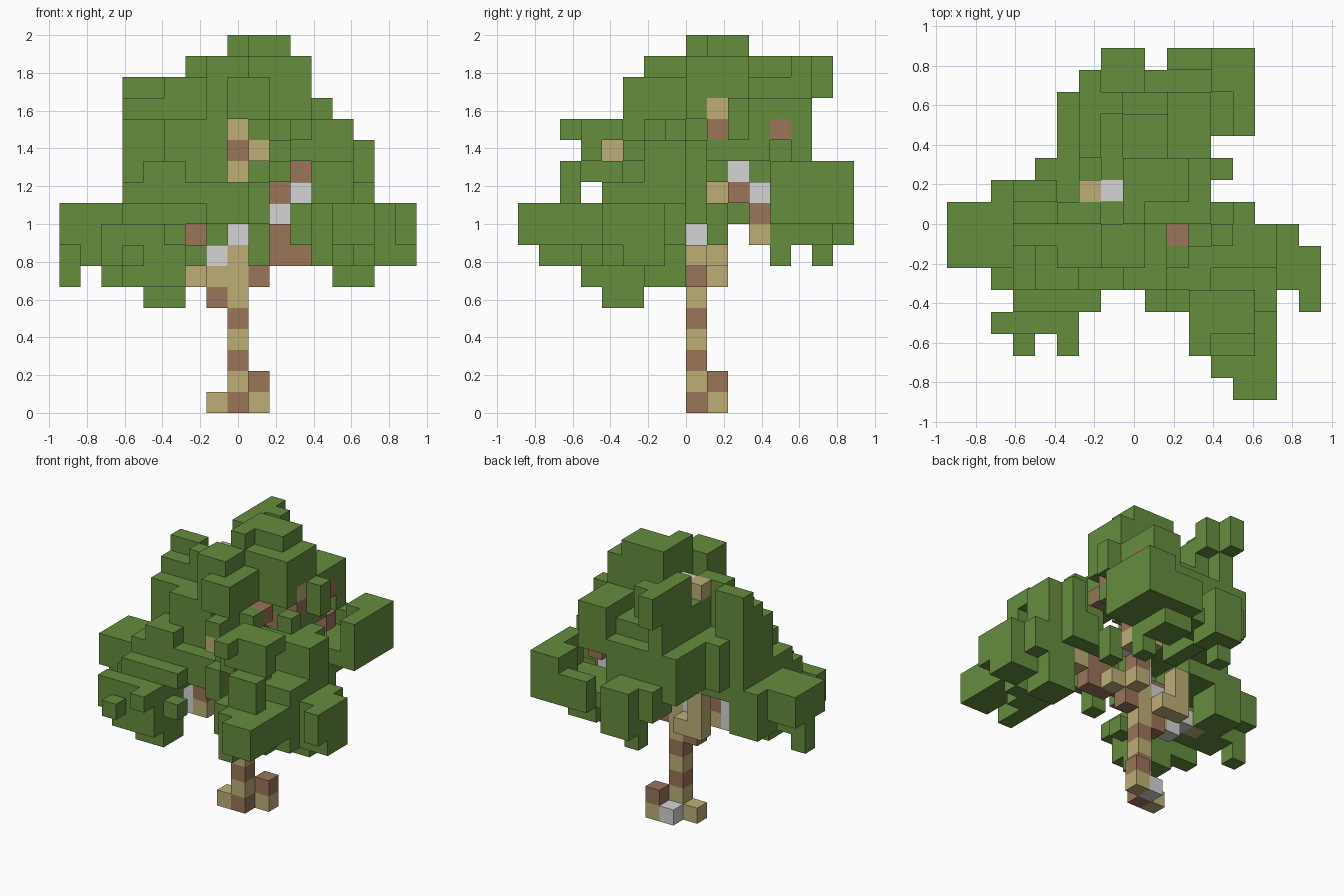
import bpy
import bmesh
from mathutils import Vector

if "Cube" in bpy.data.objects:
    bpy.data.objects.remove(bpy.data.objects["Cube"], do_unlink=True)

UNIT = 2 / 18  # size of one block


def make_material(name, rgb):
    mat = bpy.data.materials.new(name)
    mat.use_nodes = True
    mat.diffuse_color = (*rgb, 1)
    mat.node_tree.nodes["Principled BSDF"].inputs["Base Color"].default_value = (*rgb, 1)
    return mat


COLOURS = ["green", "tan", "brown", "grey"]
MATERIALS = [
    make_material("leaf_green", (.13, .266, .048)),
    make_material("bark_tan", (.51, .425, .186)),
    make_material("bark_brown", (.325, .177, .098)),
    make_material("bark_grey", (.66, .66, .66)),
]

cells = {}   # block position -> (part name, colour)
sights = []  # wood blocks left open to one direction
TOWARD = {"front": Vector((0, -1, 0)), "side": Vector((1, 0, 0)), "top": Vector((0, 0, 1))}


def wood(part, *blocks):
    """Single wood blocks: x, y, z, colour and an optional open direction."""
    for x, y, z, colour, *opening in blocks:
        cells[x, y, z] = (part, colour)
        sights.extend(((x, y, z), way) for way in opening)


def leaves(part, *boxes):
    """Boxes of leaf blocks, given by inclusive ranges along x, y and z."""
    for x0, x1, y0, y1, z0, z1 in boxes:
        for x in range(x0, x1 + 1):
            for y in range(y0, y1 + 1):
                for z in range(z0, z1 + 1):
                    cells.setdefault((x, y, z), (part, "green"))


# Trunk of alternating blocks, and its roots
for level in range(11):
    wood("trunk", (0, 0, level, "tan" if level % 2 or level == 6 else "brown"))
wood("roots",
     (-1, 0, 0, "tan"), (1, 1, 0, "tan"), (1, 1, 1, "brown"), (0, 1, 0, "grey"))

# Branches
wood("left_branch",
     (1, 0, 6, "brown"), (1, 0, 7, "tan"), (2, -1, 7, "brown", "front"),
     (3, -1, 7, "brown", "front"), (2, -1, 8, "brown", "front"),
     (2, 0, 7, "tan"), (3, -1, 8, "brown"), (4, -1, 8, "tan"))
wood("right_branch",
     (-1, 0, 5, "brown"), (-1, 0, 6, "tan"), (-2, 1, 6, "tan"), (-1, 1, 6, "tan"),
     (-1, 0, 7, "grey", "front"), (-2, -1, 8, "brown", "front"),
     (-2, -1, 6, "tan"), (-2, -1, 7, "brown"), (-2, 1, 7, "tan"), (-2, 1, 8, "tan"),
     (-3, -1, 6, "grey"), (-3, -1, 7, "grey"), (-4, -1, 7, "grey"), (-5, -1, 7, "tan"))
wood("back_branch",
     (1, 1, 7, "tan"), (1, 1, 8, "brown"), (2, 1, 9, "grey", "front"),
     (1, 1, 10, "tan", "side"), (2, 2, 10, "brown", "front"),
     (2, 2, 11, "grey", "side"), (3, 3, 10, "grey", "front", "side"),
     (3, 4, 11, "brown", "front"), (3, 3, 9, "brown", "side"), (3, 3, 8, "tan", "side"))
wood("upper_branch",
     (0, 0, 8, "grey", "front", "side"), (0, 1, 10, "tan"), (0, 1, 11, "tan", "front"),
     (0, 1, 12, "brown", "front"), (1, 1, 12, "tan"), (0, 1, 13, "tan", "front"),
     (2, 1, 12, "brown"), (3, 1, 13, "brown", "side"), (3, 1, 14, "tan", "side"),
     (3, 4, 13, "brown", "side"), (-2, 1, 15, "tan", "top"),
     (-1, 1, 15, "grey", "top"), (2, -1, 13, "brown", "top"),
     (1, -4, 12, "tan", "front", "side"))

# Top of the crown
leaves("crown_leaves",
       (0, 2, 1, 2, 17, 17), (0, 0, 0, 0, 17, 17), (1, 3, 0, 2, 14, 16),
       (0, 0, 0, 2, 15, 16), (-1, 0, -2, -1, 14, 16), (0, 1, -3, -2, 13, 15),
       (-2, -1, 0, 1, 14, 14), (-2, -2, 0, 0, 15, 15), (4, 4, 2, 2, 13, 14),
       (1, 1, -1, -1, 14, 15), (2, 2, -2, -2, 13, 13), (4, 4, -1, -1, 13, 13))

# Arm of leaves reaching back from the crown
leaves("back_arm_leaves",
       (-2, -2, 3, 6, 15, 16), (-1, -1, 5, 5, 15, 16), (-2, -2, 2, 5, 11, 14),
       (-1, -1, 2, 4, 13, 15))

# Middle of the crown
leaves("core_leaves",
       (-2, -1, -2, 2, 10, 13), (-2, -1, -3, -2, 9, 10), (2, 3, 1, 3, 11, 13),
       (2, 3, -4, -2, 11, 12), (0, 1, -3, -3, 9, 11), (1, 1, -4, -4, 9, 10),
       (1, 1, -4, -4, 13, 13), (1, 1, -3, -3, 7, 8), (-2, -2, -4, -4, 7, 8),
       (3, 3, -1, 1, 9, 10), (3, 3, 1, 1, 8, 8), (0, 1, 2, 2, 12, 14))

# Stepped clump on the right of the crown
leaves("right_upper_leaves",
       (-5, -4, 1, 1, 9, 15), (-5, -3, 0, 0, 9, 14), (-5, -3, -1, -1, 9, 13),
       (-3, -3, 0, 0, 15, 15), (-4, -4, 2, 2, 10, 12), (-4, -3, -3, -2, 8, 11),
       (-5, -5, -3, -2, 9, 10), (-5, -2, -4, -4, 8, 9), (-3, -2, -2, -2, 12, 13),
       (-3, -3, 1, 1, 9, 12))

# Clumps at the back
leaves("back_upper_leaves",
       (-3, -3, 2, 5, 10, 12), (-1, -1, 2, 5, 9, 12), (0, 1, 3, 4, 11, 13),
       (0, 1, 5, 5, 10, 12), (2, 3, 5, 5, 12, 14), (2, 3, 3, 4, 13, 14))
leaves("back_lower_leaves",
       (4, 5, 6, 7, 9, 11), (5, 5, 4, 5, 9, 11), (2, 3, 7, 7, 9, 10),
       (2, 4, 4, 6, 9, 9), (2, 3, 5, 6, 8, 8), (3, 3, 4, 4, 7, 8),
       (-1, 0, 6, 7, 8, 10), (-1, -1, 6, 6, 7, 7), (-2, 0, 5, 6, 9, 10),
       (1, 1, 5, 6, 9, 9))

# Clumps on the left
leaves("left_leaves",
       (5, 7, -3, -1, 8, 9), (8, 8, -3, -2, 8, 9), (8, 8, -4, -4, 8, 9),
       (7, 8, -3, -2, 7, 7), (5, 6, -2, -1, 6, 7), (6, 6, -2, -1, 10, 12),
       (4, 5, -2, -1, 11, 12), (4, 6, -4, -3, 10, 10), (5, 5, 0, 0, 8, 12),
       (4, 4, 0, 0, 9, 10), (4, 4, -2, -1, 8, 9))

# Clumps at the front
leaves("front_leaves",
       (5, 6, -8, -7, 8, 9), (4, 4, -7, -6, 7, 9), (5, 6, -6, -5, 8, 9),
       (4, 5, -5, -4, 7, 9), (2, 4, -6, -5, 8, 9), (6, 6, -4, -4, 7, 9),
       (3, 5, -5, -4, 12, 13), (4, 4, -5, -4, 11, 11),
       (3, 3, -6, -6, 13, 13), (4, 5, -6, -6, 10, 11))

# Low clumps on the right
leaves("right_lower_leaves",
       (-8, -6, -2, 0, 8, 9), (-8, -8, -1, -1, 6, 7), (-7, -6, -2, -1, 7, 7),
       (-6, -5, 0, 1, 7, 9), (-5, -4, -2, -2, 7, 8))
leaves("front_right_leaves",
       (-5, -3, -5, -3, 6, 8), (-4, -3, -4, -3, 5, 5), (-6, -6, -5, -5, 7, 8),
       (-5, -5, -6, -6, 7, 7), (-3, -3, -6, -6, 8, 8), (-6, -6, -3, -3, 6, 8))

# Open the foliage in front of the exposed wood
for start, way in sights:
    for step in range(1, 18):
        spot = tuple(int(v) for v in Vector(start) + TOWARD[way] * step)
        if spot in cells and cells[spot][1] == "green":
            del cells[spot]


def face_corners(cell, axis, side):
    """Corners of one side of a block, wound to face outward."""
    normal = Vector((0, 0, 0))
    normal[axis] = side
    u, v = Vector((0, 0, 0)), Vector((0, 0, 0))
    u[(axis + 1) % 3] = v[(axis + 2) % 3] = 1
    if side < 0:
        u, v = v, u
    middle = Vector(cell) + Vector((0, .5, .5)) + normal / 2
    return [(middle + (u * i + v * j) / 2) * UNIT
            for i, j in ((-1, -1), (1, -1), (1, 1), (-1, 1))]


# Build each part from its exposed block sides
for part in dict.fromkeys(owner for owner, colour in cells.values()):
    bm = bmesh.new()
    used = []
    for cell, (owner, colour) in cells.items():
        if owner != part:
            continue
        if colour not in used:
            used.append(colour)
        for axis in range(3):
            for side in (-1, 1):
                beside = list(cell)
                beside[axis] += side
                if tuple(beside) not in cells:
                    corners = face_corners(cell, axis, side)
                    face = bm.faces.new([bm.verts.new(c) for c in corners])
                    face.material_index = used.index(colour)
    bmesh.ops.remove_doubles(bm, verts=bm.verts, dist=UNIT / 100)
    mesh = bpy.data.meshes.new(part)
    bm.to_mesh(mesh)
    bm.free()
    for colour in used:
        mesh.materials.append(MATERIALS[COLOURS.index(colour)])
    bpy.context.collection.objects.link(bpy.data.objects.new(part, mesh))
